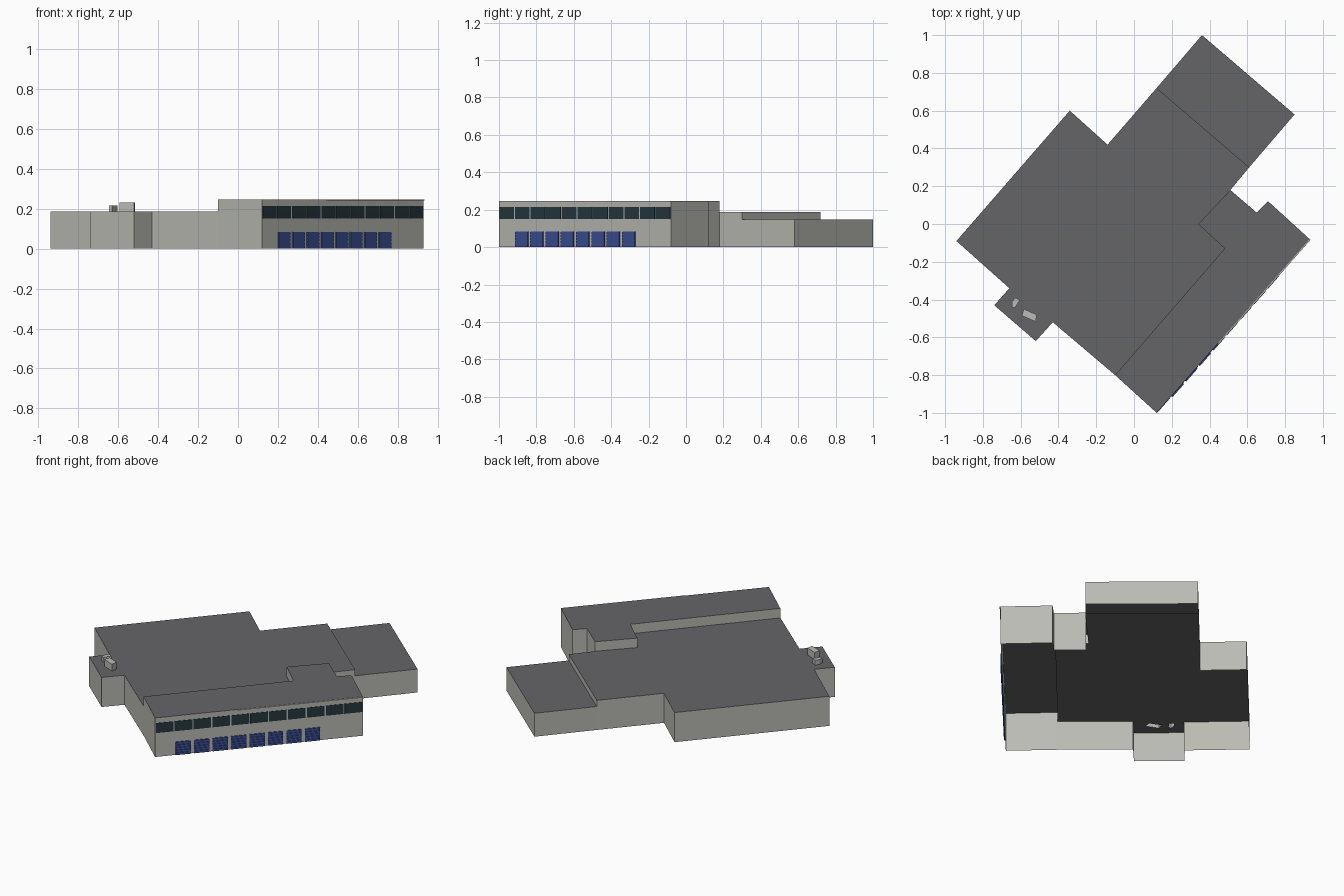
import bpy, bmesh, math
from mathutils import Vector, Matrix

if "Cube" in bpy.data.objects:
    bpy.data.objects.remove(bpy.data.objects["Cube"])


def material(name, color):
    m = bpy.data.materials.new(name)
    m.diffuse_color = (*color, 1)
    m.use_nodes = True
    m.node_tree.nodes["Principled BSDF"].inputs["Base Color"].default_value = m.diffuse_color
    return m


WALL = material("wall_paint", (0.50, 0.50, 0.46))
ROOF = material("roof_felt", (0.13, 0.13, 0.14))
GLASS = material("dark_glass", (0.02, 0.04, 0.05))
BLUE = material("door_blue", (0.045, 0.08, 0.30))


def finish(name, bm, mat):
    me = bpy.data.meshes.new(name)
    bm.to_mesh(me)
    bm.free()
    me.materials.append(mat)
    ob = bpy.data.objects.new(name, me)
    bpy.context.collection.objects.link(ob)
    return ob


def quad_wall(bm, p, q, z0, z1):
    # p -> q runs counter-clockwise, so the face looks outward
    bm.faces.new([bm.verts.new((*c, z)) for c, z in
                  ((p, z0), (q, z0), (q, z1), (p, z1))])


def roof(name, loops, z, mat=ROOF):
    # first loop is the outline, later loops are openings
    bm = bmesh.new()
    for loop in loops:
        vs = [bm.verts.new((*p, z)) for p in loop]
        for i, v in enumerate(vs):
            bm.edges.new((vs[i - 1], v))
    bmesh.ops.triangle_fill(bm, edges=bm.edges[:], use_beauty=True, normal=(0, 0, 1))
    for f in bm.faces:
        f.normal_update()
        if f.normal.z < 0:
            f.normal_flip()
    bmesh.ops.dissolve_limit(bm, angle_limit=0.01, verts=[], edges=bm.edges[:])
    return finish(name, bm, mat)


# Footprints, counter-clockwise, with roof heights
tall = [(.12, -1), (.93, -.08), (.71, .12), (.65, .06), (.51, .18),
        (.34, 0), (.48, -.13), (-.10, -.80)]
main = [(-.10, -.80), (.48, -.13), (.34, 0), (.51, .18), (.61, .30), (.12, .72),
        (-.14, .42), (-.34, .60), (-.94, -.09), (-.66, -.34), (-.74, -.43),
        (-.52, -.62), (-.43, -.52)]
wing = [(.61, .30), (.85, .58), (.36, 1.0), (.12, .72)]
vent = [(-.646, -.44), (-.63, -.444), (-.604, -.402), (-.63, -.39), (-.646, -.413)]
cooler = [(-.594, -.486), (-.52, -.517), (-.515, -.48), (-.583, -.45)]
MAIN_H = .187
blocks = {"front_hall": (tall, .247), "main_hall": (main, MAIN_H), "rear_wing": (wing, .148)}

# Walls: shared edges only get the step between the two roof levels
edge_height = {}
for pts, h in blocks.values():
    for i, q in enumerate(pts):
        edge_height[(pts[i - 1], q)] = h
for name, (pts, h) in blocks.items():
    bm = bmesh.new()
    for i, q in enumerate(pts):
        p = pts[i - 1]
        base = edge_height.get((q, p), 0)
        if base < h:
            quad_wall(bm, p, q, base, h)
    finish(name + "_walls", bm, WALL)
    roof(name + "_roof", [pts] + ([vent, cooler] if name == "main_hall" else []), h)

# Rooftop units, open below
for name, pts, h in (("roof_vent", vent, .217), ("roof_cooler", cooler, .231)):
    bm = bmesh.new()
    for i, q in enumerate(pts):
        quad_wall(bm, pts[i - 1], q, MAIN_H, h)
    finish(name + "_sides", bm, WALL)
    roof(name + "_top", [pts], h, WALL)

# Facade frame: x along the front wall, -y outward, z up
start, end = Vector((.12, -1, 0)), Vector((.93, -.08, 0))
LENGTH = (end - start).length
FACADE = Matrix.Translation(start) @ Matrix.Rotation(
    math.atan2(end.y - start.y, end.x - start.x), 4, 'Z')


def facade_box(bm, s0, s1, z0, z1, depth):
    m = FACADE @ Matrix.Translation(((s0 + s1) / 2, -depth / 2, (z0 + z1) / 2)) \
        @ Matrix.Diagonal((s1 - s0, depth, z1 - z0, 1))
    bmesh.ops.create_cube(bm, size=1, matrix=m)


# Upper window band
PANES = 11
pitch = LENGTH / PANES
bm = bmesh.new()
for i in range(PANES):
    facade_box(bm, i * pitch + .004, (i + 1) * pitch - .004, .151, .214, .002)
finish("window_band", bm, GLASS)

# Loading doors with raised slats
bm = bmesh.new()
for i in range(8):
    s = .12 + i * .109
    facade_box(bm, s, s + .089, 0, .083, .004)
    for k in range(5):
        z = .002 + k * .0165
        facade_box(bm, s, s + .089, z, z + .0135, .008)
finish("loading_doors", bm, BLUE)

# Thin eaves strip along part of the front roof edge
bm = bmesh.new()
facade_box(bm, .49, LENGTH, .240, .246, .006)
finish("eaves_strip", bm, WALL)
